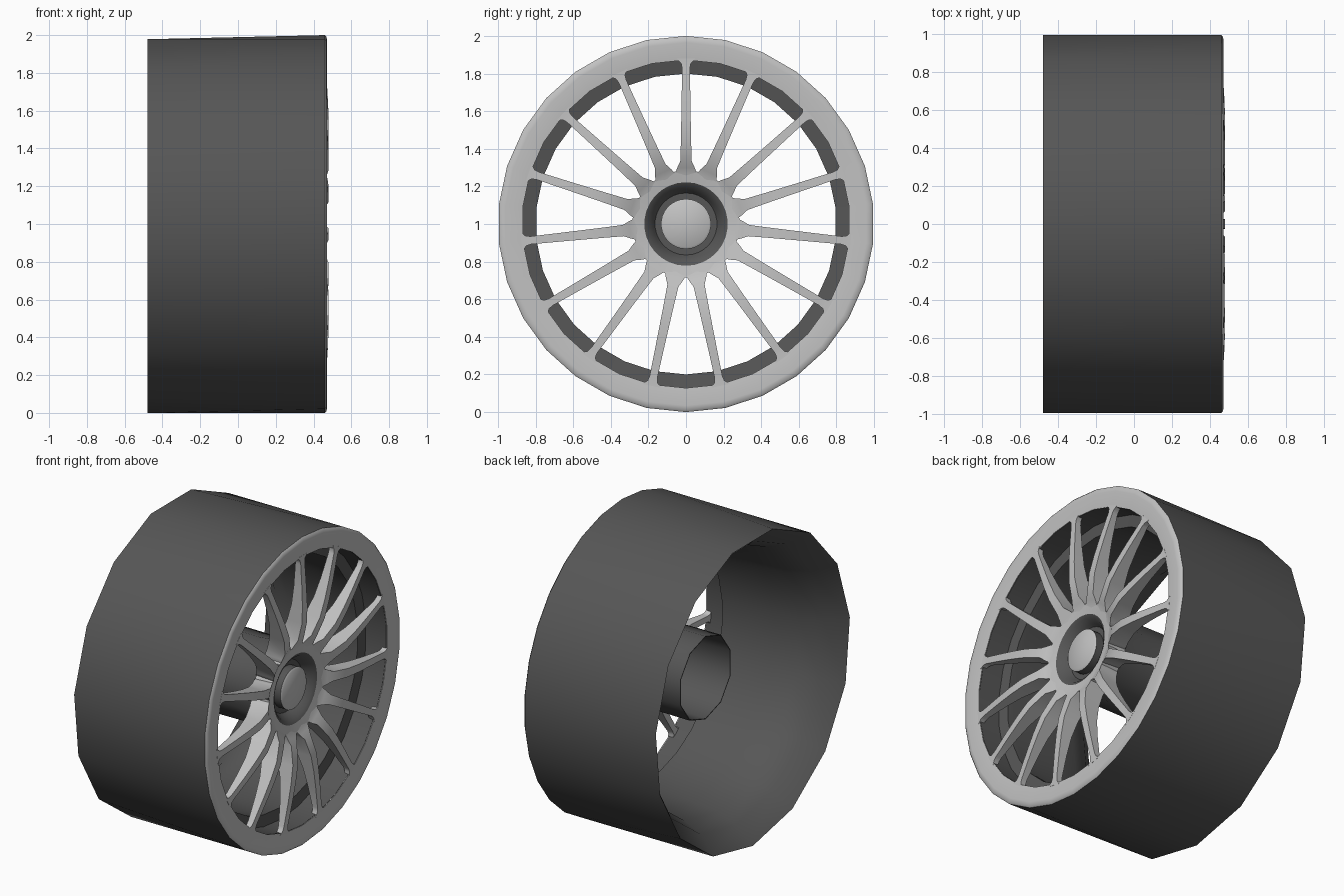
import bpy, bmesh, math

old = bpy.data.objects.get("Cube")
if old:
    bpy.data.objects.remove(old)

SPOKES = 15
FRONT_SIDES = 2 * SPOKES
BOTTOM = -math.pi / 2


def material(name, value):
    m = bpy.data.materials.new(name)
    m.use_nodes = True
    colour = (value, value, value, 1)
    m.diffuse_color = colour
    m.node_tree.nodes["Principled BSDF"].inputs["Base Color"].default_value = colour
    return m


silver = material("light grey metal", 0.54)
dark = material("dark grey metal", 0.093)


def ring(bm, x, radius, sides):
    """Ring of vertices around the axle, starting at the bottom."""
    angles = [BOTTOM + math.tau * i / sides for i in range(sides)]
    return [bm.verts.new((x, radius * math.cos(a), 1 + radius * math.sin(a))) for a in angles]


def join(bm, a, b):
    """Skin two rings with the same number of sides, or b with twice as many."""
    n, m = len(a), len(b)
    for i in range(n):
        j = (i + 1) % n
        if n == m:
            bm.faces.new((a[i], a[j], b[j], b[i]))
        else:
            mid, end = b[2 * i + 1], b[(2 * i + 2) % m]
            bm.faces.new((a[i], mid, b[2 * i]))
            bm.faces.new((a[i], a[j], mid))
            bm.faces.new((a[j], end, mid))


def finish(bm, name, mat, angle):
    bmesh.ops.recalc_face_normals(bm, faces=bm.faces)
    mesh = bpy.data.meshes.new(name)
    bm.to_mesh(mesh)
    bm.free()
    mesh.materials.append(mat)
    obj = bpy.data.objects.new(name, mesh)
    bpy.context.collection.objects.link(obj)
    bpy.ops.object.select_all(action="DESELECT")
    obj.select_set(True)
    bpy.context.view_layer.objects.active = obj
    bpy.ops.object.shade_smooth_by_angle(angle=math.radians(angle))


def lathe(name, profile, sides, mat, closed=False, caps=(), angle=50):
    """Turn a profile of (x, radius) points around the axle."""
    bm = bmesh.new()
    rings = [ring(bm, x, r, sides) for x, r in profile]
    for a, b in zip(rings, rings[1:] + rings[:1] if closed else rings[1:]):
        join(bm, a, b)
    for index in caps:
        bm.faces.new(rings[index])
    finish(bm, name, mat, angle)


# Barrel: coarse back edge, finer front, stepped seat, waisted inside
bm = bmesh.new()
back = ring(bm, -0.48, 1.0, SPOKES)
front = [ring(bm, x, r, FRONT_SIDES) for x, r in
         [(0.46, 1.0), (0.457, 0.872), (0.31, 0.872), (0.30, 0.80), (0.26, 0.80)]]
waist = [ring(bm, x, r, SPOKES) for x, r in [(-0.05, 0.83), (-0.23, 0.845), (-0.36, 0.895)]]
join(bm, back, front[0])
for a, b in zip(front, front[1:]):
    join(bm, a, b)
join(bm, waist[0], front[-1])
for a, b in zip(waist, waist[1:] + [back]):
    join(bm, a, b)
finish(bm, "barrel", dark, 50)

# Front rim face
lathe("rim_face", [(0.46, 1.0), (0.469, 0.99), (0.472, 0.965), (0.462, 0.872), (0.458, 0.873)],
      FRONT_SIDES, silver, closed=True)

# Spokes: arched bars, deeper at the hub, flared at both ends
# (radius, half width, front x, back x)
sections = [
    (0.21, 0.045, 0.405, 0.29), (0.27, 0.057, 0.42, 0.295), (0.30, 0.046, 0.433, 0.305),
    (0.335, 0.030, 0.452, 0.32), (0.45, 0.027, 0.478, 0.37), (0.56, 0.025, 0.48, 0.40),
    (0.68, 0.023, 0.475, 0.415), (0.83, 0.021, 0.465, 0.425), (0.855, 0.026, 0.464, 0.425),
    (0.88, 0.05, 0.464, 0.43)]
bm = bmesh.new()
for k in range(SPOKES):
    a = math.pi / 2 + math.tau * k / SPOKES
    c, s = math.cos(a), math.sin(a)
    loops = []
    for r, w, xf, xb in sections:
        corners = [(xf, -w), (xf, w), (xb, w * 0.9), (xb, -w * 0.9)]
        loops.append([bm.verts.new((x, r * c - t * s, 1 + r * s + t * c)) for x, t in corners])
    for p, q in zip(loops, loops[1:]):
        join(bm, p, q)
    bm.faces.new(loops[0])
    bm.faces.new(loops[-1])
finish(bm, "spokes", silver, 35)

# Hub: front collar, dark recess, centre cap and open rear tube
lathe("hub_collar", [(0.39, 0.215), (0.41, 0.22), (0.422, 0.285), (0.30, 0.285), (0.30, 0.215)],
      FRONT_SIDES, silver, closed=True)
lathe("hub_recess", [(0.412, 0.222), (0.40, 0.20), (0.36, 0.175), (0.345, 0.165), (0.345, 0.132),
                     (0.398, 0.132)],
      FRONT_SIDES, dark, angle=30)
lathe("centre_cap", [(0.39, 0.125), (0.398, 0.133), (0.406, 0.122)],
      FRONT_SIDES, silver, caps=(0, -1))
lathe("hub_tube", [(0.31, 0.285), (0.15, 0.268), (-0.14, 0.27), (-0.14, 0.265), (0.28, 0.25)],
      10, dark, caps=(0, -1))
